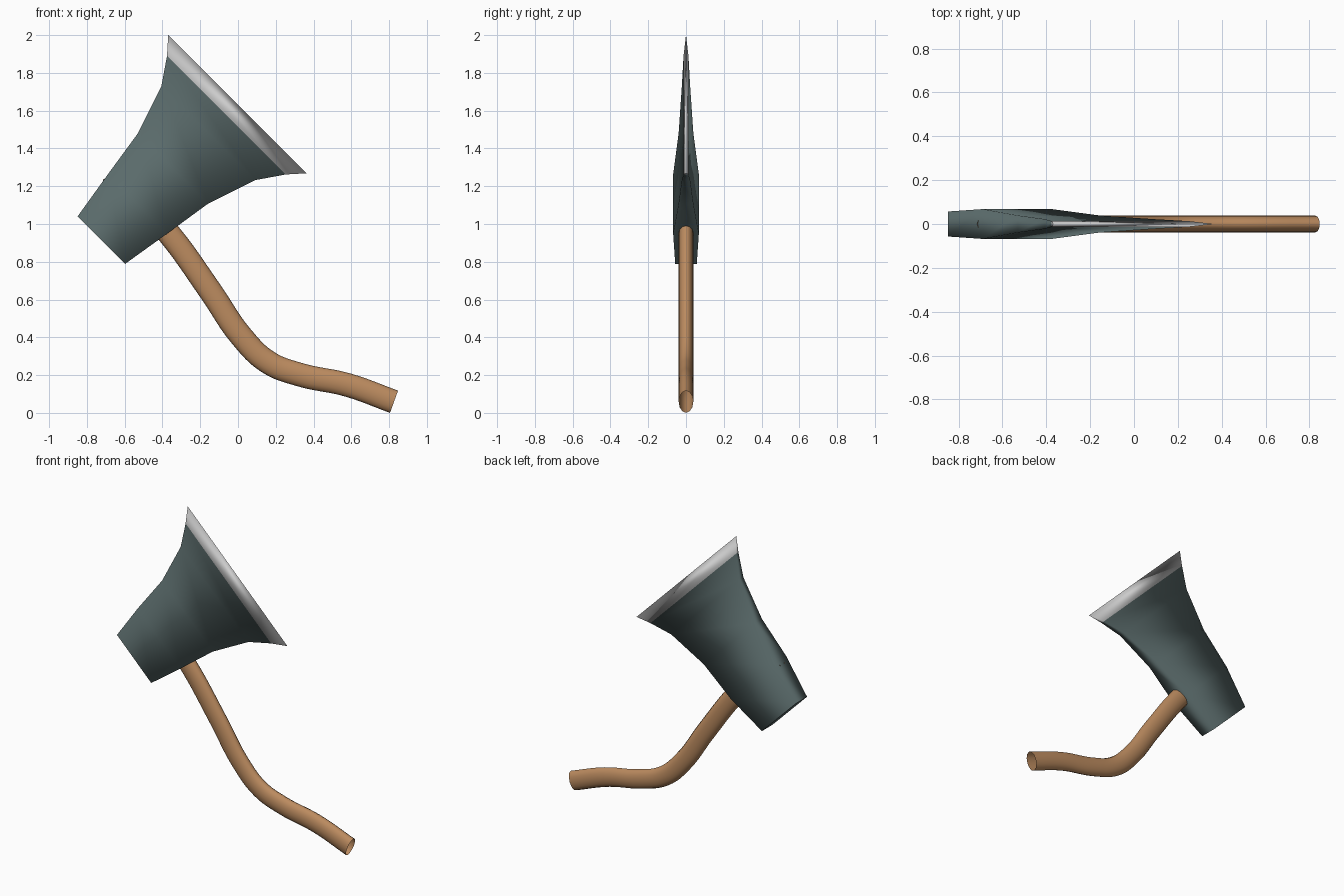
import bpy, bmesh
from mathutils import Vector

if "Cube" in bpy.data.objects:
    bpy.data.objects.remove(bpy.data.objects["Cube"])


def material(name, rgb):
    m = bpy.data.materials.new(name)
    m.diffuse_color = (*rgb, 1)
    m.use_nodes = True
    m.node_tree.nodes["Principled BSDF"].inputs["Base Color"].default_value = m.diffuse_color
    return m


# Axe head: stations of (distance from poll, half width, half thickness)
stations = [(0, .178, .057), (.27, .222, .068), (.536, .263, .039),
            (.801, .352, .022), (.935, .444, .013), (1.018, .518, 0)]
origin = Vector((-.723, 0, .915))
along = Vector((1, 0, 1)).normalized()
across = Vector((-1, 0, 1)).normalized()
side = Vector((0, 1, 0))

bm = bmesh.new()
rings = []
for u, w, t in stations:
    rings.append([bm.verts.new(origin + along * u + across * w * a + side * t * b)
                  for a, b in ((1, 1), (-1, 1), (-1, -1), (1, -1))])
poll = bm.faces.new(rings[0])
for i, (r, s) in enumerate(zip(rings, rings[1:])):
    for k in range(4):
        f = bm.faces.new((r[k], r[(k + 1) % 4], s[(k + 1) % 4], s[k]))
        f.material_index = int(i == len(rings) - 2)   # sharpened strip
        f.smooth = True
for e in poll.edges:
    e.smooth = False
# Close the blade to a single cutting edge
bmesh.ops.remove_doubles(bm, verts=bm.verts, dist=.0005)
bmesh.ops.recalc_face_normals(bm, faces=bm.faces)
mesh = bpy.data.meshes.new("axe_head")
bm.to_mesh(mesh)
bm.free()
mesh.materials.append(material("dark_steel", (.112, .16, .16)))
mesh.materials.append(material("sharp_steel", (.8, .8, .8)))
head = bpy.data.objects.new("axe_head", mesh)
bpy.context.collection.objects.link(head)

# Handle: curved open tube, flattened sideways into an oval section
path = [(-.67, 1.275), (-.368, .952), (-.145, .643), (.02, .402),
        (.16, .268), (.325, .203), (.58, .148), (.826, .059)]
curve = bpy.data.curves.new("handle", 'CURVE')
curve.dimensions = '3D'
curve.bevel_depth = .0625
curve.bevel_resolution = 4
curve.resolution_u = 6
spline = curve.splines.new('BEZIER')
spline.bezier_points.add(len(path) - 1)
for p, (x, z) in zip(spline.bezier_points, path):
    p.co = (x, 0, z)
    p.handle_left_type = p.handle_right_type = 'AUTO'
curve.materials.append(material("wood", (.50, .258, .115)))
handle = bpy.data.objects.new("handle", curve)
handle.scale.y = .62
bpy.context.collection.objects.link(handle)
